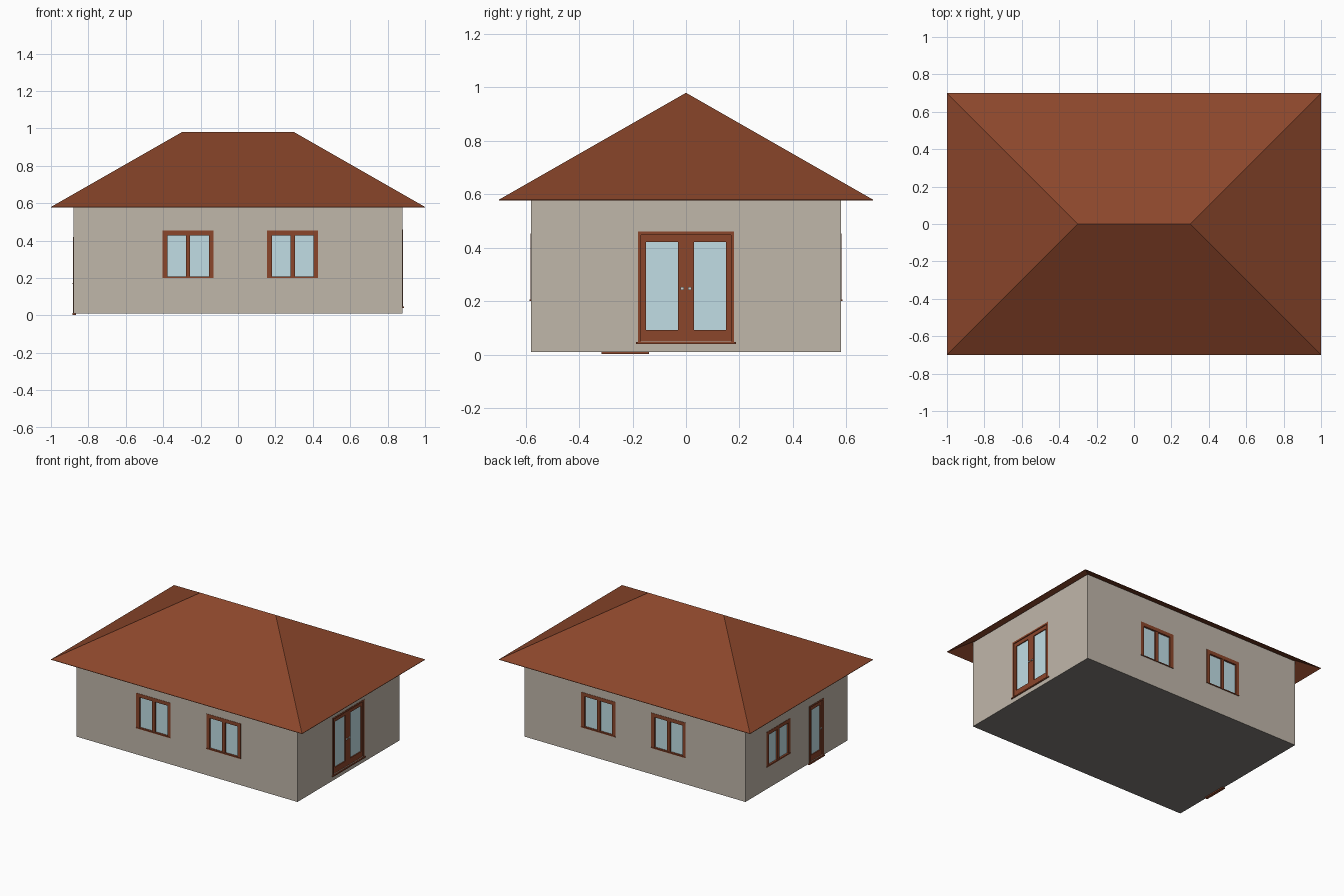
import bpy, bmesh, math
from mathutils import Matrix, Vector

if "Cube" in bpy.data.objects:
    bpy.data.objects.remove(bpy.data.objects["Cube"])


def material(name, hexcol):
    lin = []
    for i in (0, 2, 4):
        c = int(hexcol[i:i + 2], 16) / 255
        lin.append(c / 12.92 if c <= 0.04045 else ((c + 0.055) / 1.055) ** 2.4)
    m = bpy.data.materials.new(name)
    m.diffuse_color = (*lin, 1)
    m.use_nodes = True
    m.node_tree.nodes["Principled BSDF"].inputs["Base Color"].default_value = m.diffuse_color
    return m


PLASTER = material("plaster", "C0B7AA")
BROWN = material("red_brown", "8B462B")
GLASS = material("window_glass", "C1DEE5")
METAL = material("handle_metal", "D5D2CC")
FLOOR = material("dark_floor", "807C79")


def boxes_object(name, boxes, mat, matrix=Matrix()):
    """One object made of axis-aligned boxes (x0, x1, y0, y1, z0, z1)."""
    bm = bmesh.new()
    for x0, x1, y0, y1, z0, z1 in boxes:
        centre = Vector(((x0 + x1) / 2, (y0 + y1) / 2, (z0 + z1) / 2))
        size = Matrix.Diagonal((x1 - x0, y1 - y0, z1 - z0, 1))
        bmesh.ops.create_cube(bm, size=1, matrix=matrix @ Matrix.Translation(centre) @ size)
    me = bpy.data.meshes.new(name)
    bm.to_mesh(me)
    bm.free()
    me.materials.append(mat)
    ob = bpy.data.objects.new(name, me)
    bpy.context.collection.objects.link(ob)
    return ob


def border(x0, x1, z0, z1, left, right, bottom, top, y0, y1):
    """Four bars of a rectangular frame."""
    return [(x0, x0 + left, y0, y1, z0, z1), (x1 - right, x1, y0, y1, z0, z1),
            (x0 + left, x1 - right, y0, y1, z0, z0 + bottom),
            (x0 + left, x1 - right, y0, y1, z1 - top, z1)]


# Wall frames: local x runs along the wall, local -y points outwards
def wall_frame(angle, dist):
    return Matrix.Rotation(math.radians(angle), 4, 'Z') @ Matrix.Translation((0, -dist, 0))


FRONT, RIGHT = wall_frame(0, 0.58), wall_frame(90, 0.88)
BACK, LEFT = wall_frame(180, 0.58), wall_frame(-90, 0.88)

# Wall body, reaching up to the sloping underside of the roof
walls = boxes_object("walls", [(-0.88, 0.88, -0.58, 0.58, 0.01, 0.64)], PLASTER)


def cut(matrix, x0, x1, z0, z1):
    """Recess an opening into the walls."""
    cutter = boxes_object("opening_cutter", [(x0, x1, -0.05, 0.03, z0, z1)], PLASTER, matrix)
    cutter.hide_render = True
    mod = walls.modifiers.new("opening", 'BOOLEAN')
    mod.operation, mod.solver, mod.object = 'DIFFERENCE', 'EXACT', cutter
    dg = bpy.context.evaluated_depsgraph_get()
    me = bpy.data.meshes.new_from_object(walls.evaluated_get(dg))
    walls.modifiers.clear()
    walls.data = me
    bpy.data.objects.remove(cutter)


def window(name, matrix, cx, z0, z1):
    x0, x1 = cx - 0.137, cx + 0.137
    cut(matrix, x0 + 0.005, x1 - 0.005, z0 + 0.003, z1 - 0.005)
    bars = border(x0, x1, z0 + 0.006, z1, 0.026, 0.026, 0.002, 0.026, -0.002, 0.03)
    bars.append((cx - 0.0115, cx + 0.0115, 0, 0.03, z0 + 0.008, z1 - 0.026))  # mullion
    bars.append((x0, x1, -0.005, 0.03, z0, z0 + 0.006))                       # sill
    boxes_object(name + "_frame", bars, BROWN, matrix)
    boxes_object(name + "_glass", [(x0 + 0.02, x1 - 0.02, 0.011, 0.017, z0 + 0.004, z1 - 0.02)],
                 GLASS, matrix)


def door(name, matrix, cx, w, z0, z1, stiles, rail):
    """Casing plus one leaf per (left, right) pair of stile widths."""
    x0, x1 = cx - w, cx + w
    cut(matrix, x0 + 0.005, x1 - 0.005, z0 + 0.003, z1 - 0.005)
    boxes_object(name + "_casing",
                 border(x0, x1, z0, z1, 0.012, 0.012, 0.002, 0.012, -0.002, 0.03), BROWN, matrix)
    step = (2 * w - 0.024) / len(stiles)
    bars, panes, knobs = [], [], []
    for i, (left, right) in enumerate(stiles):
        a = x0 + 0.012 + i * step
        b = a + step
        bars += border(a, b, z0 + 0.002, z1 - 0.012, left, right, rail, 0.026, 0.004, 0.03)
        panes.append((a + left - 0.005, b - right + 0.005, 0.011, 0.017, z0 + rail - 0.005, z1 - 0.035))
        k = b - 0.014 if i == 0 else a + 0.014
        zk = z0 + 0.485 * (z1 - z0)
        knobs.append((k - 0.006, k + 0.006, -0.002, 0.006, zk - 0.005, zk + 0.005))
    boxes_object(name + "_leaves", bars, BROWN, matrix)
    boxes_object(name + "_glass", panes, GLASS, matrix)
    boxes_object(name + "_handles", knobs, METAL, matrix)


# Windows: two in front, two at the back, one on the left
for side, mat, s in (("front", FRONT, 1), ("back", BACK, -1)):
    window(side + "_window_a", mat, s * -0.267, 0.20, 0.453)
    window(side + "_window_b", mat, s * 0.292, 0.20, 0.453)
window("left_window", LEFT, -0.205, 0.167, 0.42)

# Double door on the right with its sill, single door on the left with its threshold
door("double_door", RIGHT, 0, 0.18, 0.048, 0.46, [(0.018, 0.03), (0.03, 0.018)], 0.043)
boxes_object("double_door_sill", [(-0.187, 0.187, -0.007, 0.02, 0.04, 0.048)], BROWN, RIGHT)
door("side_door", LEFT, 0.227, 0.083, 0.013, 0.42, [(0.022, 0.022)], 0.043)
boxes_object("side_door_threshold", [(0.138, 0.316, -0.006, 0.014, 0.002, 0.0125)], BROWN, LEFT)

# Floor colour on the faces at the base of the walls
walls.data.materials.append(FLOOR)
for p in walls.data.polygons:
    p.material_index = 1 if p.normal.z < -0.9 and p.center.z < 0.011 else 0

# Hipped roof: thin shell, open below, rising to a ridge
bm = bmesh.new()
layers = []
for dz in (0, -0.003):
    vs = [bm.verts.new((x, y, 0.58 + dz)) for x, y in ((-1, -0.7), (1, -0.7), (1, 0.7), (-1, 0.7))]
    vs += [bm.verts.new((x, 0, 0.98 + dz)) for x in (-0.3, 0.3)]
    a, b, c, d, l, r = vs
    for f in ((a, b, r, l), (b, c, r), (c, d, l, r), (d, a, l)):
        bm.faces.new(f)
    layers.append(vs)
top, low = layers
for i in range(4):
    j = (i + 1) % 4
    bm.faces.new((top[i], top[j], low[j], low[i]))
bmesh.ops.recalc_face_normals(bm, faces=bm.faces)
me = bpy.data.meshes.new("roof")
bm.to_mesh(me)
bm.free()
me.materials.append(BROWN)
bpy.context.collection.objects.link(bpy.data.objects.new("roof", me))
